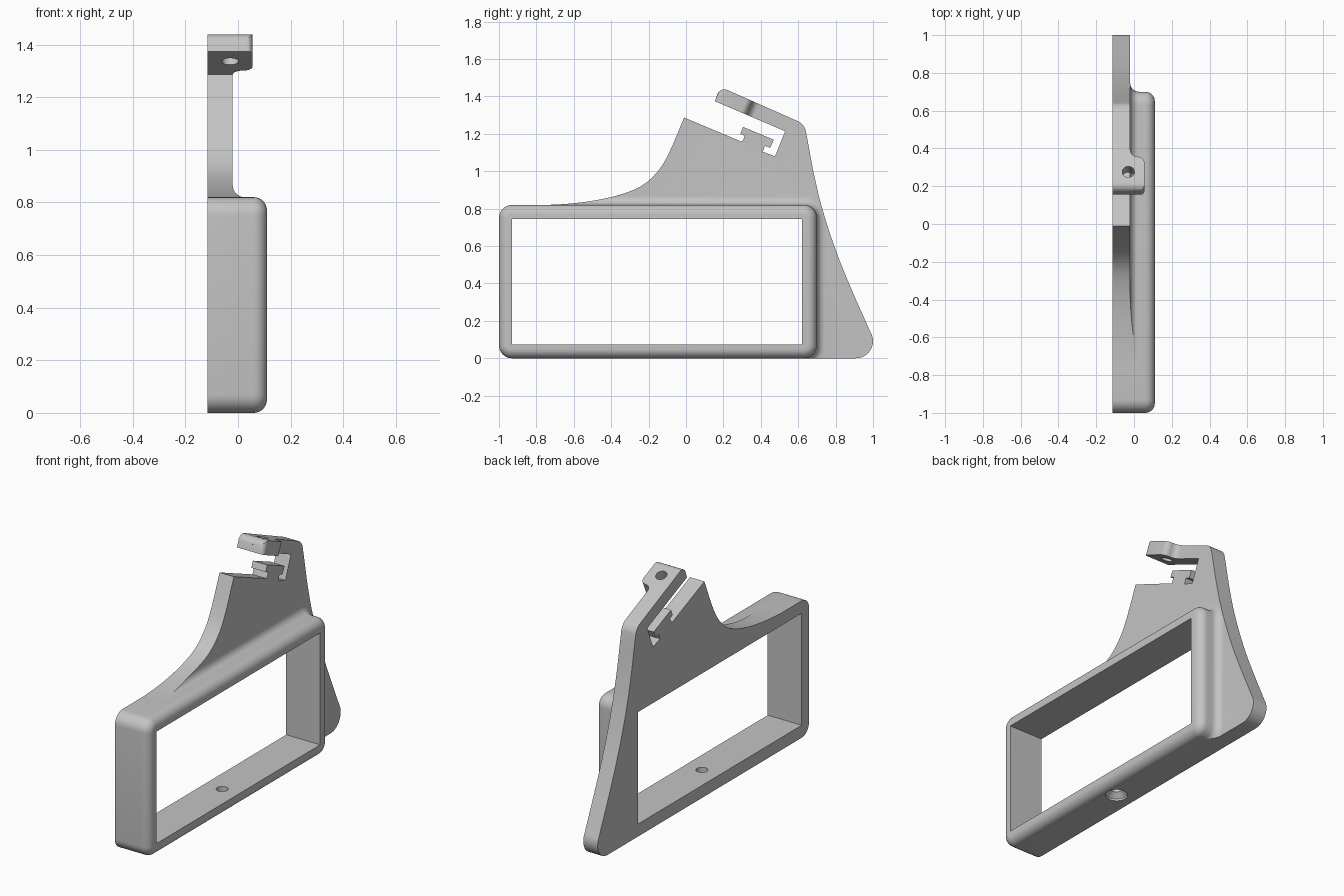
import bpy, bmesh, math
from mathutils import Matrix, Vector

old = bpy.data.objects.get("Cube")
if old:
    bpy.data.objects.remove(old)

grey = bpy.data.materials.new("plain grey")
grey.use_nodes = True
colour = (0.55, 0.55, 0.55, 1)
grey.diffuse_color = colour
grey.node_tree.nodes["Principled BSDF"].inputs["Base Color"].default_value = colour

BACK, FACE, RIM = -0.115, -0.02, 0.11   # x levels: flat side, plate, frame rim
SLOPE = math.radians(-23.1)             # tilt of the clip arm
ARM = Vector((0.0, 0.155, 1.374))       # lower tip of the clip arm


def arc(cx, cy, r, a0, a1, n=8):
    return [(cx + r * math.cos(math.radians(a0 + (a1 - a0) * i / n)),
             cy + r * math.sin(math.radians(a0 + (a1 - a0) * i / n))) for i in range(n + 1)]


def spline(pts, n=6):
    """Smooth curve through the points."""
    p = [Vector(q) for q in pts]
    p = [2 * p[0] - p[1]] + p + [2 * p[-1] - p[-2]]
    out = []
    for a, b, c, d in zip(p, p[1:], p[2:], p[3:]):
        for i in range(n):
            t = i / n
            out.append(tuple(0.5 * (2 * b + (c - a) * t + (2 * a - 5 * b + 4 * c - d) * t * t
                                    + (3 * b - a - 3 * c + d) * t ** 3)))
    return out + [tuple(pts[-1])]


def loft(name, rings):
    """Closed solid through matching rings of points."""
    bm = bmesh.new()
    loops = [[bm.verts.new(p) for p in ring] for ring in rings]
    for lo, hi in zip(loops, loops[1:]):
        for i in range(len(lo)):
            j = (i + 1) % len(lo)
            bm.faces.new((lo[i], lo[j], hi[j], hi[i]))
    bm.faces.new(loops[0][::-1])
    bm.faces.new(loops[-1])
    bmesh.ops.recalc_face_normals(bm, faces=bm.faces)
    mesh = bpy.data.meshes.new(name)
    bm.to_mesh(mesh)
    bm.free()
    mesh.materials.append(grey)
    ob = bpy.data.objects.new(name, mesh)
    bpy.context.collection.objects.link(ob)
    return ob


def prism(name, outline, x0, x1):
    return loft(name, [[(x, y, z) for y, z in outline] for x in (x0, x1)])


def turned(name, profile, matrix):
    """Round solid from (radius, height) pairs."""
    return loft(name, [[matrix @ Vector((x, y, h)) for x, y in arc(0, 0, r, 0, 348.75, 31)]
                       for r, h in profile])


def combine(target, other, operation, keep=False):
    mod = target.modifiers.new(operation, "BOOLEAN")
    mod.operation, mod.solver, mod.object = operation, "EXACT", other
    graph = bpy.context.evaluated_depsgraph_get()
    mesh = bpy.data.meshes.new_from_object(target.evaluated_get(graph))
    target.modifiers.clear()
    target.data = mesh
    if not keep:
        bpy.data.objects.remove(other)


def frame_ring(x, grow):
    """Rounded rectangle of the frame, grown or shrunk."""
    r = 0.07 + grow
    pts = []
    for cy, cz, a in ((0.63, 0.75, 0), (-0.93, 0.75, 90), (-0.93, 0.07, 180), (0.63, 0.07, 270)):
        pts += arc(cy, cz, r, a, a + 90)
    return [(x, y, z) for y, z in pts]


# Side outline of the plate, from the swoop through the clip to the foot
outline = spline([(-0.83, 0.816), (-0.6, 0.829), (-0.4, 0.862), (-0.25, 0.915), (-0.155, 0.995),
                  (-0.09, 1.1), (-0.01, 1.287)])
outline += [(0.3, 1.157), (0.315, 1.19), (0.29, 1.2), (0.305, 1.237), (0.47, 1.168), (0.45, 1.125),
            (0.422, 1.136), (0.41, 1.104), (0.476, 1.08), (0.53, 1.214), (0.155, 1.374)]
outline += arc(0.205, 1.398, 0.04, 157, 67)
outline += arc(0.568, 1.2, 0.074, 67, 12)
outline += spline([(0.65, 1.166), (0.685, 0.98), (0.73, 0.795), (0.8, 0.58), (0.88, 0.38),
                   (0.988, 0.136)])
outline += arc(0.908, 0.092, 0.092, 20, -90)
outline += [(-0.83, 0.0)]

plate = prism("mounting_bracket", outline, BACK, FACE)
trimmer = prism("outline_trimmer", outline, BACK - 0.1, RIM + 0.1)
trimmer.hide_render = True

# Deep frame with a rounded rim
rings = [frame_ring(BACK, 0)]
rings += [frame_ring(x, g) for g, x in arc(-0.05, RIM - 0.05, 0.05, 0, 90)]
frame = loft("frame", rings)

# Fillet where the frame meets the plate, kept inside the outline
rings = [frame_ring(BACK + 0.02, 0.045)]
rings += [frame_ring(x, g) for g, x in arc(0.045, FACE + 0.045, 0.045, 270, 180)]
rings += [frame_ring(FACE + 0.05, -0.01)]
fillet = loft("frame_fillet", rings)
combine(fillet, trimmer, "INTERSECT", keep=True)

# Widened tab at the tip of the clip arm
along = Vector((0, math.cos(SLOPE), math.sin(SLOPE)))
up = Vector((0, -along.z, along.y))
plan = [(-0.002, BACK)] + arc(0.023, 0.03, 0.025, 180, 90) + arc(0.15, 0.02, 0.035, 90, 0)
plan += arc(0.225, 0.02, 0.04, 180, 270) + [(0.225, BACK)]
tab = loft("clip_tab", [[ARM + along * s + up * h + Vector((x, 0, 0)) for s, x in plan]
                        for h in (-0.02, 0.12)])
combine(tab, trimmer, "INTERSECT")

for part in (frame, fillet, tab):
    combine(plate, part, "UNION")

# Window, screw hole through the tab, countersunk hole in the frame bottom
window = [(-0.93, 0.075), (0.62, 0.075), (0.62, 0.745), (-0.93, 0.745)]
combine(plate, prism("window_cutter", window, -0.3, 0.3), "DIFFERENCE")
tilt = Matrix.Translation(ARM + along * 0.097 + Vector((-0.03, 0, 0))) @ Matrix.Rotation(SLOPE, 4, "X")
combine(plate, turned("tab_hole", [(0.032, -0.05), (0.032, 0.15)], tilt), "DIFFERENCE")
bottom = Matrix.Translation((0, -0.15, 0))
sink = [(0.062, -0.05), (0.062, 0.012), (0.033, 0.04), (0.033, 0.2)]
combine(plate, turned("frame_hole", sink, bottom), "DIFFERENCE")

# Smooth curves, sharp edges
bpy.ops.object.select_all(action="DESELECT")
plate.select_set(True)
bpy.context.view_layer.objects.active = plate
bpy.ops.object.shade_smooth_by_angle(angle=math.radians(30))
